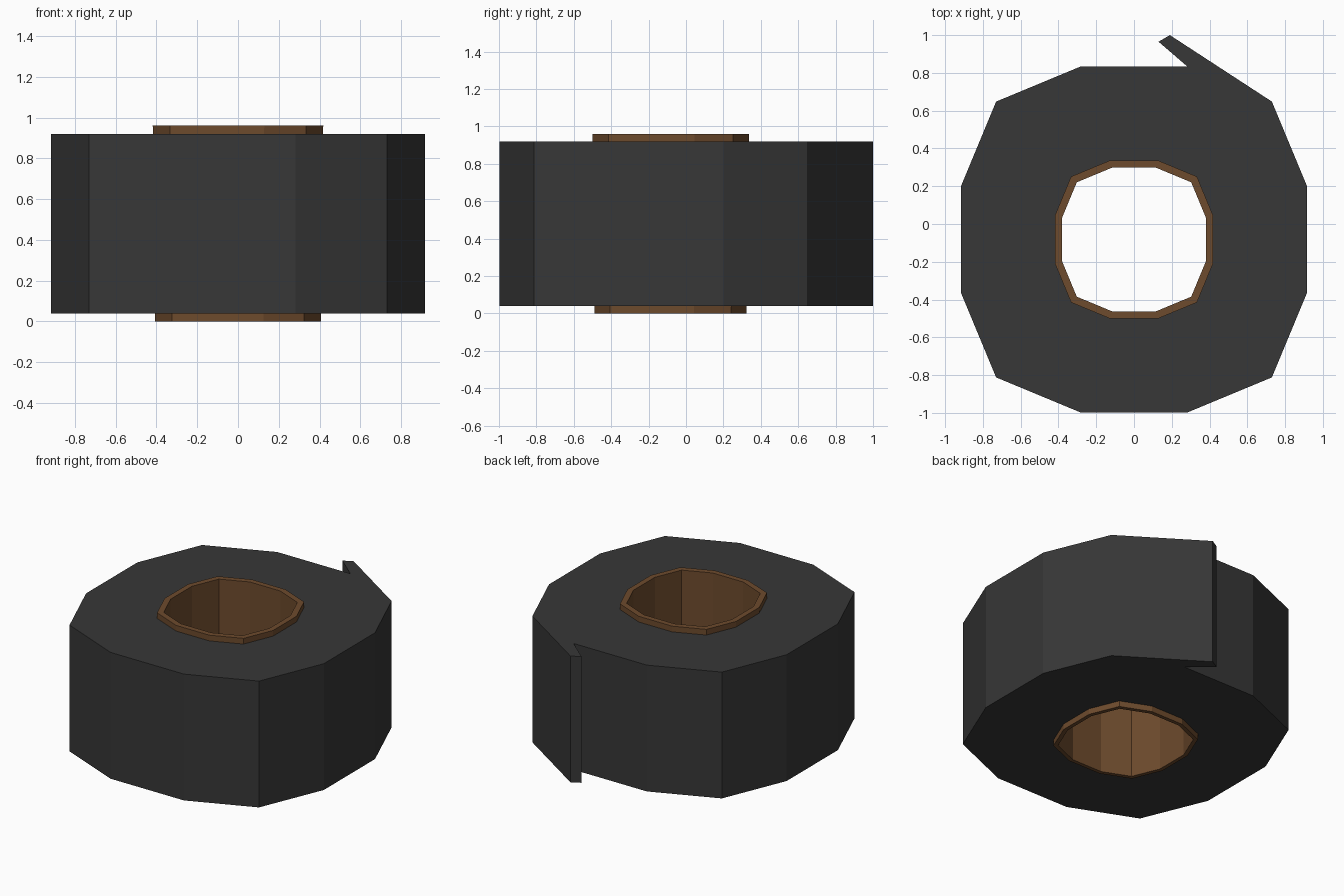
import bpy, bmesh

cube = bpy.data.objects.get("Cube")
if cube:
    bpy.data.objects.remove(cube, do_unlink=True)

CENTRE_Y = -0.082


def material(name, rgb):
    mat = bpy.data.materials.new(name)
    mat.use_nodes = True
    colour = (*rgb, 1)
    mat.diffuse_color = colour
    bsdf = mat.node_tree.nodes["Principled BSDF"]
    bsdf.inputs["Base Color"].default_value = colour
    bsdf.inputs["Roughness"].default_value = 0.8
    return mat


def twelve_sided(r):
    """Clockwise twelve-sided outline with longer sides on the axes."""
    p, d = 0.308 * r, 0.797 * r
    quarter = [(p, r), (d, d), (r, p)]
    points = []
    for _ in range(4):
        points += quarter
        quarter = [(y, -x) for x, y in quarter]
    return [(x, y + CENTRE_Y) for x, y in points]


def add_object(name, bm, mat):
    bmesh.ops.recalc_face_normals(bm, faces=bm.faces)
    mesh = bpy.data.meshes.new(name)
    bm.to_mesh(mesh)
    bm.free()
    mesh.materials.append(mat)
    obj = bpy.data.objects.new(name, mesh)
    bpy.context.collection.objects.link(obj)
    return obj


def loop(bm, points, z):
    return [bm.verts.new((x, y, z)) for x, y in points]


# Wound tape with the loose end peeling away at the back
def build_roll():
    outline = twelve_sided(0.916)
    outline[1:1] = [(0.13, 0.965), (0.19, 1.0)]
    bm = bmesh.new()
    edges = []
    for points in (outline, twelve_sided(0.4)):
        verts = loop(bm, points, 0.04)
        edges += [bm.edges.new((v, verts[i - 1])) for i, v in enumerate(verts)]
    bmesh.ops.triangle_fill(bm, edges=edges, use_beauty=True)
    result = bmesh.ops.extrude_face_region(bm, geom=bm.faces[:], use_keep_orig=True)
    top = [g for g in result["geom"] if isinstance(g, bmesh.types.BMVert)]
    bmesh.ops.translate(bm, verts=top, vec=(0, 0, 0.88))
    return bm


# Hollow core, slightly narrower at the bottom
def build_core():
    bm = bmesh.new()
    section = [(0.406, 0), (0.418, 0.96), (0.38, 0.96), (0.38, 0)]
    rings = [loop(bm, twelve_sided(r), z) for r, z in section]
    for k, ring in enumerate(rings):
        prev = rings[k - 1]
        for i in range(len(ring)):
            bm.faces.new((prev[i - 1], prev[i], ring[i], ring[i - 1]))
    return bm


add_object("tape_roll", build_roll(), material("black tape", (0.038, 0.038, 0.038)))
add_object("cardboard_core", build_core(), material("brown cardboard", (0.155, 0.07, 0.026)))
